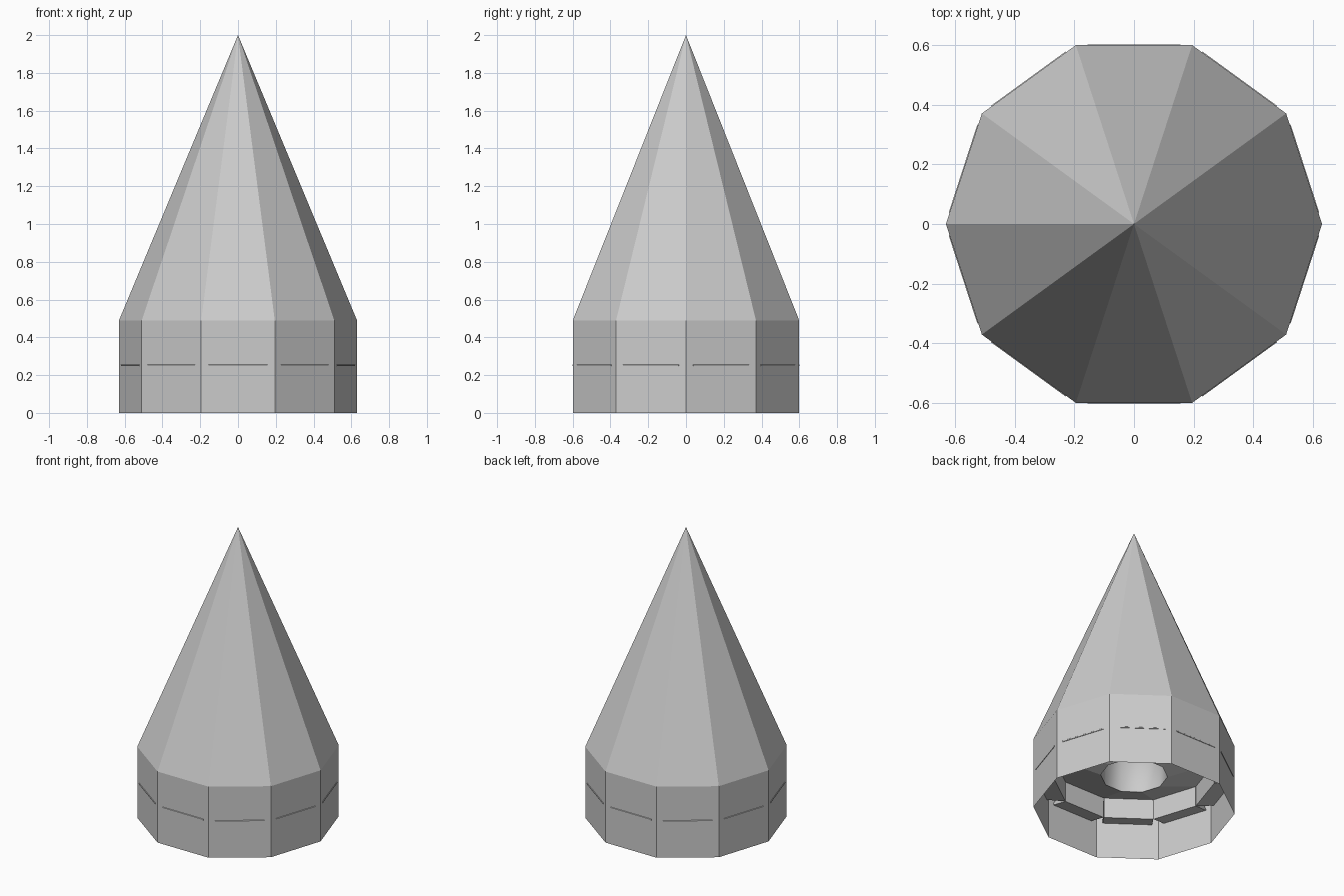
import bpy, bmesh
from math import cos, sin, pi

if "Cube" in bpy.data.objects:
    bpy.data.objects.remove(bpy.data.objects["Cube"])

N = 10
R = 0.63
C = cos(pi / N)


def lathe(name, profile, smooth=False):
    """Revolve (radius, z) points around z with N flat sides."""
    bm = bmesh.new()
    rings = []
    for r, z in profile:
        if r == 0:
            rings.append([bm.verts.new((0, 0, z))] * N)
        else:
            rings.append([bm.verts.new((r * cos(2 * pi * i / N), r * sin(2 * pi * i / N), z))
                          for i in range(N)])
    for a, b in zip(rings, rings[1:]):
        for i in range(N):
            j = (i + 1) % N
            quad = list(dict.fromkeys((a[i], a[j], b[j], b[i])))
            bm.faces.new(quad).smooth = smooth
    return finish(name, bm)


def finish(name, bm):
    mesh = bpy.data.meshes.new(name)
    bm.to_mesh(mesh)
    bm.free()
    obj = bpy.data.objects.new(name, mesh)
    bpy.context.collection.objects.link(obj)
    return obj


# Pointed roof with a straight, open-bottomed skirt
lathe("roof_shell", [(R, 0), (R, 0.49), (0, 2)])

# Recessed underside, dipping towards the central hole
lathe("underside_plate", [(0.21, 0.25), (0.48 / C, 0.36)])

# Smooth socket rising into the roof
lathe("socket", [(0.0, 0.65), (0.21, 0.65), (0.21, 0.25)], smooth=True)

# Ring of wedge blocks whose outer edges just break through the skirt
profile = [(0.48, 0.22), (0.602, 0.248), (0.602, 0.254), (0.48, 0.36)]
half = 0.155
bm = bmesh.new()
for k in range(N):
    a = (k + 0.5) * 2 * pi / N
    ends = [[bm.verts.new((r * cos(a) - s * sin(a), r * sin(a) + s * cos(a), z))
             for r, z in profile] for s in (-half, half)]
    bm.faces.new(ends[0])
    bm.faces.new(ends[1][::-1])
    for i in range(4):
        j = (i + 1) % 4
        bm.faces.new((ends[0][j], ends[0][i], ends[1][i], ends[1][j]))
bmesh.ops.recalc_face_normals(bm, faces=bm.faces)
finish("wedge_ring", bm)
